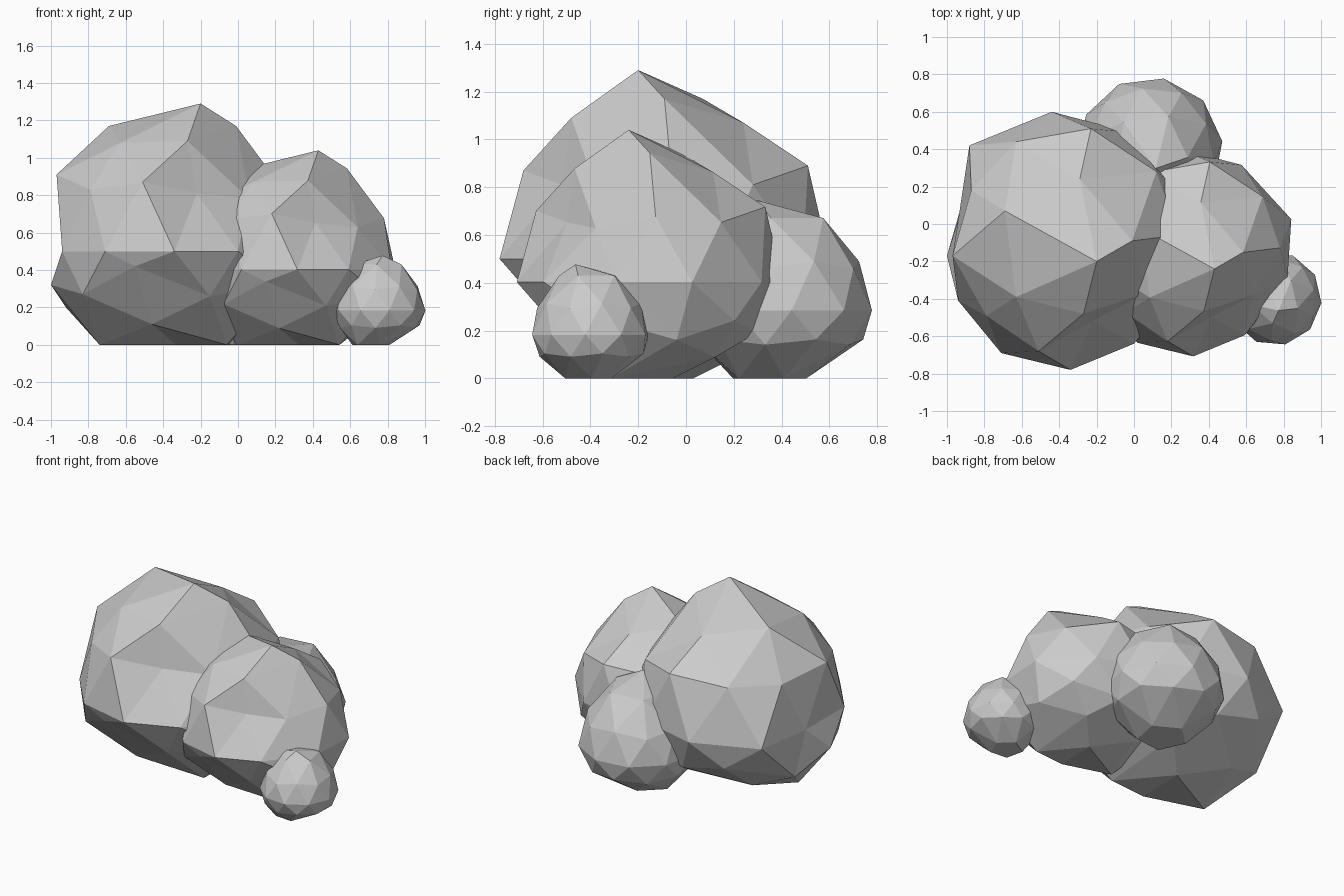
import bpy, bmesh, math

if "Cube" in bpy.data.objects:
    bpy.data.objects.remove(bpy.data.objects["Cube"])

# Corner points of the large boulder, ring by ring from the tip down
TIP = [(-.20, -.20, 1.29)]
CROWN = [(-.27, -.48, 1.09), (-.63, -.39, 1.08), (-.69, .07, 1.17),
         (-.29, .24, 1.07), (-.01, -.09, 1.17)]
SHOULDER = [(-.22, -.52, .81), (-.51, -.68, .87), (-.79, -.49, .83), (-.97, -.17, .91),
            (-.87, .18, .86), (-.63, .44, .87), (-.23, .51, .89),
            (.12, .28, .81), (.235, -.06, .84), (.06, -.37, .78)]
WAIST = [(-.34, -.78), (-.71, -.69), (-.94, -.41), (-.94, .02), (-.88, .42),
         (-.44, .60), (-.02, .49), (.31, .13), (.285, -.26), (0, -.64)]
UNDERSIDE = [(-.15, -.57, .26), (-.55, -.69, .42), (-.83, -.50, .27), (-1, -.17, .32),
             (-.92, .11, .20), (-.63, .48, .32), (-.30, .47, .24),
             (.10, .35, .30), (.20, .05, .20), (.22, -.38, .32)]
BASE = [(-.46, -.46, .11), (-.74, -.19, 0), (-.65, .19, .10), (-.12, .25, .11), (-.06, -.29, 0)]
FOOT = [(-.33, .03, 0)]


def finish(bm, name, loc, scale=1, turn=0):
    bmesh.ops.recalc_face_normals(bm, faces=bm.faces[:])
    mesh = bpy.data.meshes.new(name)
    bm.to_mesh(mesh)
    bm.free()
    ob = bpy.data.objects.new(name, mesh)
    ob.location = loc
    ob.scale = (scale,) * 3
    ob.rotation_euler.z = turn
    bpy.context.collection.objects.link(ob)


def boulder(name, loc, scale):
    """Low-poly ball whose rings are pulled onto the boulder's corner points."""
    bm = bmesh.new()
    bmesh.ops.create_icosphere(bm, subdivisions=2, radius=1)
    rings = [TIP, CROWN, SHOULDER, [(x, y, .5) for x, y in WAIST], UNDERSIDE, BASE, FOOT]
    limits = [.95, .7, .2, -.2, -.7, -.95]
    groups = [[] for _ in rings]
    for v in bm.verts:
        groups[sum(v.co.z < l for l in limits)].append(v)
    for points, verts in zip(rings, groups):
        verts.sort(key=lambda v: (-70 - math.degrees(math.atan2(v.co.y, v.co.x))) % 360)
        for v, p in zip(verts, points):
            v.co = p
    finish(bm, name, loc, scale)


def cobble(name, loc, radius, turn, foot):
    """Rounder stone: low-poly ball with a leaning tip and a flat, shifted base."""
    bm = bmesh.new()
    bmesh.ops.create_icosphere(bm, subdivisions=2, radius=1)
    c, s = math.cos(-turn), math.sin(-turn)
    lean = (.08 * c + .25 * s, .08 * s - .25 * c)
    shift = (foot[0] * c - foot[1] * s, foot[0] * s + foot[1] * c)
    for v in bm.verts:
        x, y, z = v.co
        if z > .95:
            v.co = (lean[0], lean[1], 1.18)
        elif z > .8:
            v.co.z = .99
        elif z < -.8:
            v.co = (x * .8 + shift[0], y * .8 + shift[1], -.73)
        elif z < -.1:
            v.co.z = z * .7
    finish(bm, name, (loc[0], loc[1], .73 * radius), radius, turn)


# Two big boulders share one shape; two smaller stones share another
boulder("large_boulder", (0, 0, 0), 1)
boulder("medium_boulder", (.591, -.079, 0), .806)
cobble("back_stone", (.085, .395), .39, math.radians(-11), (-.1, -.14))
cobble("small_stone", (.753, -.40), .25, math.radians(-23), (-.18, -.06))
